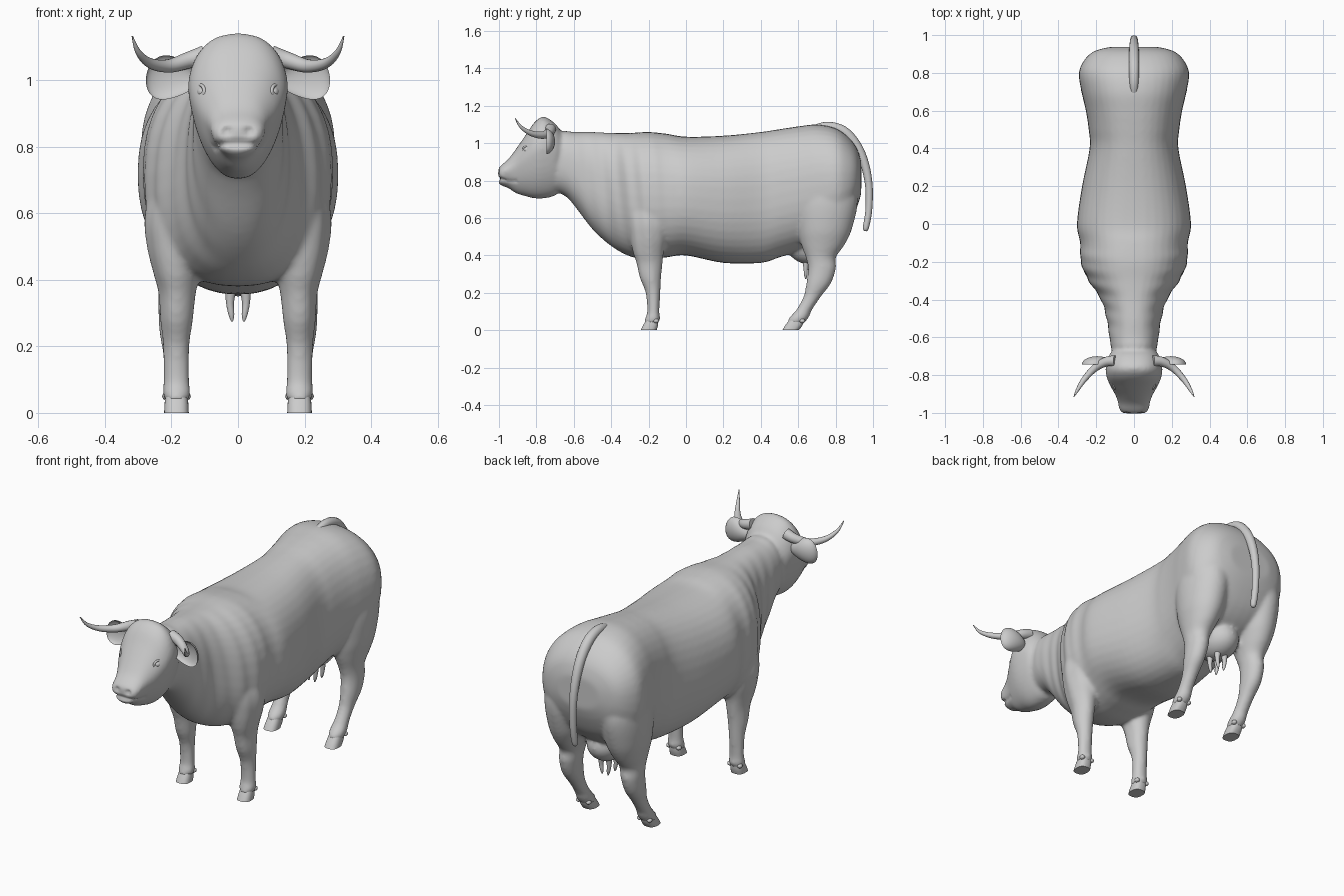
import bpy, bmesh, math
from mathutils import Vector

cube = bpy.data.objects.get("Cube")
if cube:
    bpy.data.objects.remove(cube)

hide = bpy.data.materials.new("plain grey hide")
hide.use_nodes = True
GREY = (0.6, 0.6, 0.6, 1)
hide.diffuse_color = GREY
hide.node_tree.nodes["Principled BSDF"].inputs["Base Color"].default_value = GREY


def finish(name, bm):
    bmesh.ops.recalc_face_normals(bm, faces=bm.faces)
    mesh = bpy.data.meshes.new(name)
    bm.to_mesh(mesh)
    bm.free()
    mesh.materials.append(hide)
    obj = bpy.data.objects.new(name, mesh)
    bpy.context.collection.objects.link(obj)
    select([obj])
    bpy.ops.object.shade_smooth_by_angle(angle=math.radians(50))
    return obj


def select(objs):
    bpy.ops.object.select_all(action='DESELECT')
    for o in objs:
        o.select_set(True)
    bpy.context.view_layer.objects.active = objs[0]


def spline(keys, steps):
    """Smooth curve through tuples of any length."""
    pts = [keys[0]] + list(keys) + [keys[-1]]
    out = []
    for a, b, c, d in zip(pts, pts[1:], pts[2:], pts[3:]):
        for i in range(steps):
            t = i / steps
            out.append([q + t / 2 * (r - p + t * (2*p - 5*q + 4*r - s + t * (3*(q - r) + s - p)))
                        for p, q, r, s in zip(a, b, c, d)])
    return out + [list(keys[-1])]


def skin(bm, rings):
    """Bridge vertex rings and cap both ends."""
    rings = [[bm.verts.new(p) for p in ring] for ring in rings]
    n = len(rings[0])
    for a, b in zip(rings, rings[1:]):
        for i in range(n):
            j = (i + 1) % n
            bm.faces.new((a[i], a[j], b[j], b[i]))
    bm.faces.new(rings[0])
    bm.faces.new(rings[-1])


def loft(name, keys, axis, power=2.0, egg=0.0, side=1, steps=5, count=40):
    """Keys are (position, low, high, half width, centre x)."""
    rings = []
    for t, lo, hi, w, cx in spline(keys, steps):
        ring = []
        for i in range(count):
            a = 2 * math.pi * i / count
            c, s = math.cos(a), math.sin(a)
            u = math.copysign(abs(c) ** (2 / power), c)
            v = math.copysign(abs(s) ** (2 / power), s)
            x = side * (cx + w * u * (1 + egg * min(v, 0.3)))
            h = (lo + hi) / 2 + (hi - lo) / 2 * v
            ring.append((x, t, h) if axis == 'y' else (x, h, t))
        rings.append(ring)
    bm = bmesh.new()
    skin(bm, rings)
    return finish(name, bm)


def tube(name, keys, steps=6, count=16):
    """Keys are (x, y, z, radius)."""
    path = spline(keys, steps)
    rings = []
    for i, p in enumerate(path):
        d = Vector(path[min(i + 1, len(path) - 1)][:3]) - Vector(path[max(i - 1, 0)][:3])
        u = d.orthogonal() if not rings else d.cross(u).cross(d)
        u = u.normalized()
        v = d.cross(u).normalized()
        rings.append([Vector(p[:3]) + p[3] * (math.cos(k * math.tau / count) * u
                      + math.sin(k * math.tau / count) * v) for k in range(count)])
    bm = bmesh.new()
    skin(bm, rings)
    return finish(name, bm)


def ball(name, centre, size, shape=None):
    bm = bmesh.new()
    bmesh.ops.create_uvsphere(bm, u_segments=28, v_segments=18, radius=1)
    for v in bm.verts:
        p = shape(v.co.copy()) if shape else v.co
        v.co = Vector([c + s * q for c, s, q in zip(centre, size, p)])
    return finish(name, bm)


# Trunk and neck
parts = [loft("body", [
    (-.74, .76, 1.04, .10, 0), (-.65, .72, 1.065, .122, 0), (-.6, .67, 1.06, .13, 0),
    (-.5, .54, 1.06, .145, 0), (-.4, .45, 1.055, .175, 0), (-.3, .395, 1.055, .24, 0),
    (-.2, .38, 1.06, .282, 0), (-.1, .39, 1.05, .285, 0), (0, .40, 1.035, .302, 0),
    (.2, .36, 1.04, .275, 0), (.4, .36, 1.06, .235, 0), (.5, .39, 1.075, .24, 0),
    (.6, .42, 1.09, .255, 0), (.7, .45, 1.10, .278, 0), (.8, .5, 1.08, .292, 0),
    (.87, .57, 1.03, .262, 0), (.915, .66, .97, .21, 0), (.937, .73, .90, .13, 0)],
    'y', power=2.3)]

# Head
parts.append(loft("head", [
    (-.66, .76, 1.05, .10, 0), (-.7, .72, 1.105, .128, 0), (-.76, .705, 1.142, .142, 0),
    (-.81, .705, 1.112, .138, 0), (-.86, .717, 1.04, .118, 0), (-.91, .733, .968, .092, 0),
    (-.95, .76, .915, .08, 0), (-.985, .772, .885, .074, 0), (-1.004, .788, .865, .052, 0)],
    'y', power=2.4, egg=.3))

# Legs, joined to the trunk further down
for side, label in ((1, "left"), (-1, "right")):
    parts.append(loft(label + "_front_leg", [
        (.78, -.3, -.12, .07, .17), (.6, -.31, -.09, .1, .178), (.5, -.3, -.1, .088, .184),
        (.42, -.285, -.118, .07, .183), (.36, -.265, -.125, .056, .182),
        (.28, -.247, -.133, .049, .184), (.2, -.216, -.137, .04, .185),
        (.1, -.208, -.142, .039, .185), (.06, -.22, -.138, .043, .185),
        (.035, -.225, -.15, .034, .185)], 'z', side=side))
    parts.append(loft(label + "_hind_leg", [
        (.85, .66, .88, .08, .17), (.7, .59, .918, .115, .168), (.55, .595, .89, .105, .172),
        (.46, .615, .85, .08, .178), (.39, .64, .802, .06, .182), (.33, .652, .802, .053, .187),
        (.25, .643, .775, .047, .19), (.18, .628, .722, .038, .188), (.11, .59, .675, .037, .186),
        (.065, .55, .655, .042, .185), (.035, .54, .625, .034, .185)], 'z', side=side))
parts.append(ball("udder", (0, .67, .45), (.1, .13, .1)))

# Merge into one smooth skin
select(parts)
bpy.ops.object.join()
body = bpy.context.object
body.name = "body"
remesh = body.modifiers.new("merge", 'REMESH')
remesh.mode = 'VOXEL'
remesh.voxel_size = .01
remesh.use_smooth_shade = True
soften = body.modifiers.new("soften", 'SMOOTH')
soften.factor = .5
soften.iterations = 9
bpy.ops.object.convert(target='MESH')


def bump(d, width):
    return math.exp(-(d / width) ** 2)


# Press in the neck folds, mouth, nostrils and eye sockets
for v in body.data.vertices:
    x, y, z = v.co
    if -.68 < y < -.1:
        v.co.x *= 1 + .014 * math.sin(y * 75 + z * 8) * math.sin((y + .68) / .58 * math.pi)
    if y < -.9:
        line = .797 + .012 * max(0, -.94 - y) / .06
        v.co.x *= 1 - .07 * bump(z - line, .009)
        if y < -.97:
            v.co.y += .014 * bump(z - line, .009)
        v.co.y += .014 * bump(math.hypot(abs(x) - .034, z - .847), .012)

# Hooves
for side, label in ((1, "left"), (-1, "right")):
    for end, keys in (
        ("front", [(.05, -.216, -.148, .033, .185), (.025, -.23, -.15, .036, .185),
                   (0, -.242, -.157, .037, .185)]),
        ("hind", [(.055, .552, .634, .033, .185), (.025, .53, .622, .036, .185),
                  (0, .515, .603, .037, .185)])):
        loft(f"{label}_{end}_hoof", keys, 'z', power=2.6, side=side, steps=3, count=28)
        back = keys[0][2]
        for dx in (-.03, .03):
            ball(f"{label}_{end}_dewclaw", (side * (.185 + dx), back - .012, .05), (.013, .015, .012))

    # Horns, ears and eyes
    tube(label + "_horn", [
        (side * .10, -.725, 1.075, .03), (side * .15, -.73, 1.06, .025),
        (side * .21, -.765, 1.043, .02), (side * .265, -.825, 1.052, .015),
        (side * .3, -.88, 1.085, .009), (side * .318, -.914, 1.133, .002)])

    def ear_shape(p):
        if p.y < 0:
            p.y *= -.6
        p.z *= .78 + .3 * p.x
        p.z += .12 * (1 - p.x ** 2)
        p.x *= side
        return p
    ball(label + "_ear", (side * .195, -.745, 1.0), (.082, .045, .08), ear_shape)

    ball(label + "_eye", (side * .107, -.842, .965), (.017, .025, .017))
    rim = []
    for i in range(13):
        a = math.tau * i / 12
        rim.append((side * (.113 + .012 * math.cos(a)), -.846 + .026 * math.cos(a),
                    .965 + .021 * math.sin(a), .0055))
    tube(label + "_eyelid", rim, steps=3, count=8)

# Tail
tube("tail", [
    (0, .66, 1.07, .016), (0, .75, 1.09, .024), (0, .84, 1.065, .027), (0, .91, .99, .026),
    (0, .955, .89, .023), (0, .978, .77, .02), (0, .977, .64, .018), (0, .962, .55, .016),
    (0, .958, .53, .006)])

# Teats
for x in (-.022, .022):
    for y in (.64, .7):
        tube("teat", [(x, y, .37, .018), (x * 1.1, y, .33, .012), (x * .9, y, .295, .009),
                      (x * .8, y, .275, .003)], steps=3, count=12)
